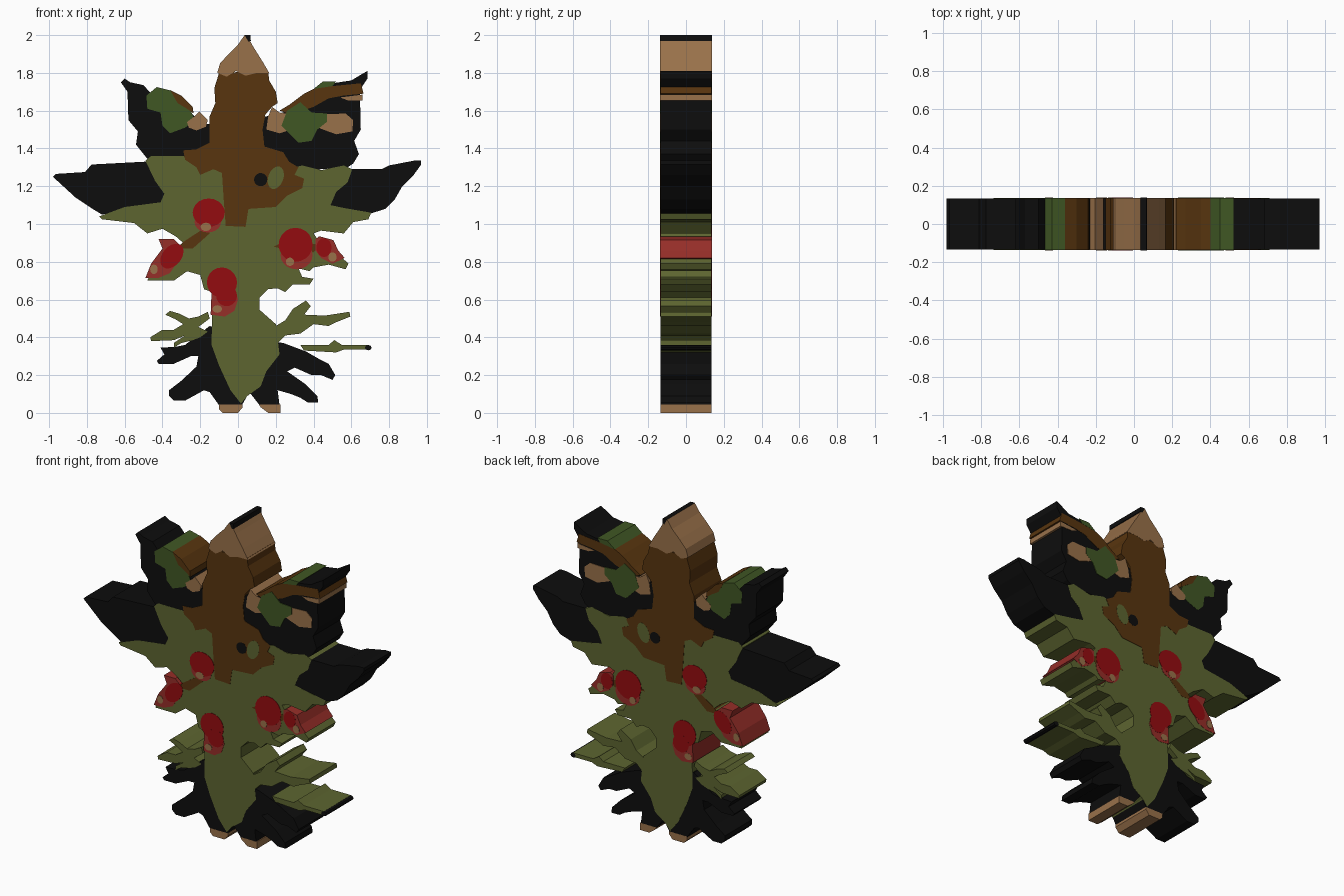
import bpy, bmesh, math

HALF = 0.134   # half thickness of the slab
STEP = 0.0008  # each higher layer stands slightly proud


def srgb(r, g, b):
    f = lambda c: c / 12.92 if c <= 0.04045 else ((c + 0.055) / 1.055) ** 2.4
    return (f(r / 255), f(g / 255), f(b / 255), 1)


COLOURS = {
    "black": srgb(13, 13, 13), "olive": srgb(93, 101, 48), "brown": srgb(88, 53, 15),
    "tan": srgb(153, 113, 74), "green": srgb(64, 87, 36), "red": srgb(148, 12, 16),
    "light_red": srgb(150, 46, 40),
}
MATS = {}
for key, col in COLOURS.items():
    MATS[key] = bpy.data.materials.new(key)
    MATS[key].diffuse_color = col


def plate(name, colour, layer, pts):
    """Extrude an (x, z) outline through the whole thickness."""
    d = HALF + STEP * layer
    bm = bmesh.new()
    front = [bm.verts.new((x, -d, z)) for x, z in pts]
    back = [bm.verts.new((x, d, z)) for x, z in pts]
    bm.faces.new(front)
    bm.faces.new(back[::-1])
    n = len(pts)
    for i in range(n):
        j = (i + 1) % n
        bm.faces.new((front[i], back[i], back[j], front[j]))
    bmesh.ops.recalc_face_normals(bm, faces=bm.faces)
    me = bpy.data.meshes.new(name)
    bm.to_mesh(me)
    bm.free()
    me.materials.append(MATS[colour])
    ob = bpy.data.objects.new(name, me)
    bpy.context.collection.objects.link(ob)


def disc(name, colour, layer, x, z, rx, rz, tilt=0, n=20):
    """Elliptical plate, tilt in degrees."""
    c, s = math.cos(math.radians(tilt)), math.sin(math.radians(tilt))
    pts = []
    for i in range(n):
        a = 2 * math.pi * i / n
        u, v = rx * math.cos(a), rz * math.sin(a)
        pts.append((x + u * c - v * s, z + u * s + v * c))
    plate(name, colour, layer, pts)


# Upper black leaves
plate("upper_left_leaf", "black", 0, [
    (-.62, 1.75), (-.60, 1.77), (-.57, 1.75), (-.50, 1.735), (-.46, 1.69), (-.35, 1.68), (-.26, 1.60),
    (-.22, 1.56), (-.17, 1.53), (-.10, 1.53), (-.10, 1.38), (-.28, 1.34), (-.46, 1.32),
    (-.54, 1.42), (-.53, 1.49), (-.58, 1.55), (-.585, 1.70)])
plate("upper_right_leaf", "black", 0, [
    (.685, 1.81), (.65, 1.79), (.60, 1.76), (.50, 1.745), (.42, 1.71), (.35, 1.66), (.27, 1.60),
    (.20, 1.58), (.10, 1.56), (.10, 1.35), (.30, 1.28), (.58, 1.30), (.61, 1.32), (.64, 1.37),
    (.615, 1.44), (.65, 1.50), (.645, 1.71), (.685, 1.77)])

# Wide side leaves
plate("left_side_leaf", "black", 0, [
    (-.98, 1.25), (-.965, 1.265), (-.81, 1.275), (-.775, 1.315), (-.49, 1.33), (-.35, 1.25),
    (-.35, 1.10), (-.55, 1.08), (-.72, 1.05), (-.77, 1.08), (-.86, 1.14)])
plate("right_side_leaf", "black", 0, [
    (.97, 1.335), (.93, 1.335), (.80, 1.31), (.76, 1.29), (.58, 1.29), (.45, 1.20), (.45, 1.08),
    (.70, 1.055), (.78, 1.08), (.83, 1.13), (.87, 1.20), (.93, 1.26), (.97, 1.315)])

# Lower black leaves, one cluster per side
plate("lower_left_leaves", "black", 0, [
    (-.15, .46), (-.28, .36), (-.33, .35), (-.41, .345), (-.39, .31), (-.43, .275), (-.42, .26),
    (-.34, .26), (-.25, .30), (-.21, .30), (-.22, .245), (-.30, .17), (-.365, .12), (-.365, .09),
    (-.34, .065), (-.28, .065), (-.18, .12), (-.15, .11), (-.10, .04), (.02, .04), (.06, .11),
    (.05, .40)])
plate("lower_right_leaves", "black", 0, [
    (.03, .10), (.06, .11), (.115, .04), (.22, .04), (.21, .12), (.28, .10), (.33, .08), (.37, .055),
    (.425, .055), (.42, .09), (.36, .15), (.26, .22), (.30, .24), (.39, .20), (.44, .20),
    (.50, .175), (.515, .20), (.48, .26), (.43, .285), (.36, .325), (.24, .37), (.05, .40)])
for name, pts in (("left_foot", [(-.10, .045), (-.10, .02), (-.08, 0), (.0, 0), (.025, .03), (.025, .045)]),
                  ("right_foot", [(.11, .045), (.12, .03), (.16, 0), (.225, 0), (.225, .045)])):
    plate(name, "tan", 1, pts)

# Olive leaf mass and tapering stem
plate("olive_body", "olive", 1, [
    (-.49, 1.335), (-.46, 1.36), (-.29, 1.36), (-.10, 1.30), (.30, 1.30), (.34, 1.31), (.44, 1.285),
    (.56, 1.31), (.605, 1.29), (.58, 1.22), (.52, 1.17), (.49, 1.10), (.56, 1.085), (.705, 1.06),
    (.69, 1.025), (.61, 1.01), (.56, .95), (.44, .965), (.40, .95), (.42, .92), (.50, .91),
    (.53, .84), (.585, .79), (.57, .76), (.48, .785), (.40, .77), (.38, .75), (.32, .765),
    (.34, .72), (.40, .71), (.38, .68), (.29, .68), (.25, .64), (.21, .66), (.16, .655),
    (.115, .61), (.115, .545), (.20, .47), (.22, .31), (.15, .22), (.12, .14), (.05, .09), (.015, .05),
    (-.04, .12), (-.10, .25), (-.14, .36), (-.135, .64), (-.18, .655), (-.20, .73), (-.27, .75),
    (-.34, .70), (-.48, .70), (-.45, .77), (-.36, .86), (-.29, .90), (-.33, .935), (-.40, .975),
    (-.48, .95), (-.55, 1.005), (-.72, 1.025), (-.735, 1.04), (-.60, 1.09), (-.41, 1.115),
    (-.39, 1.16), (-.44, 1.23)])

# Olive needle fronds
plate("right_fronds", "olive", 1, [
    (.10, .55), (.20, .46), (.25, .49), (.29, .55), (.36, .595), (.385, .565), (.35, .52), (.46, .515),
    (.59, .535), (.595, .51), (.52, .48), (.48, .46), (.40, .47), (.33, .42), (.25, .41), (.20, .36),
    (.15, .30), (.08, .40)])
plate("right_thin_needle", "olive", 1, [
    (.33, .36), (.48, .36), (.51, .385), (.55, .36), (.69, .36), (.69, .335), (.56, .335), (.52, .32),
    (.35, .33)])
disc("needle_tip", "black", 2, .69, .345, .018, .014, n=8)
plate("left_frond_upper", "olive", 1, [
    (-.385, .52), (-.36, .54), (-.31, .525), (-.26, .50), (-.21, .51), (-.16, .535), (-.15, .50),
    (-.21, .455), (-.16, .43), (-.20, .40), (-.24, .385), (-.30, .37), (-.34, .345), (-.34, .37),
    (-.28, .41), (-.34, .385), (-.46, .38), (-.465, .40), (-.40, .44), (-.34, .44), (-.29, .47),
    (-.33, .495)])

# Brown centre spire with tan cap
plate("spire", "brown", 3, [
    (-.10, 1.80), (-.125, 1.72), (-.12, 1.64), (-.15, 1.57), (-.15, 1.43), (-.22, 1.395), (-.29, 1.39),
    (-.28, 1.34), (-.22, 1.30), (-.20, 1.26), (-.13, 1.29), (-.085, 1.27), (-.075, 1.12),
    (-.065, .99), (.04, .985), (.055, 1.08), (.20, 1.09), (.26, 1.15), (.34, 1.19), (.35, 1.24),
    (.30, 1.26), (.32, 1.30), (.27, 1.33), (.24, 1.38), (.14, 1.41), (.13, 1.50), (.145, 1.58),
    (.18, 1.62), (.21, 1.64), (.20, 1.70), (.165, 1.76), (.16, 1.81)])
plate("spire_cap", "tan", 4, [
    (-.11, 1.80), (-.095, 1.85), (-.05, 1.90), (.0, 1.95), (.035, 2.0), (.055, 1.985), (.08, 1.94),
    (.13, 1.86), (.165, 1.80), (.10, 1.80), (.04, 1.785), (-.01, 1.81), (-.06, 1.78)])
plate("spire_tip", "black", 5, [(.035, 2.0), (.065, 2.0), (.068, 1.97), (.055, 1.965)])
disc("spire_dark_spot", "black", 4, .12, 1.235, .035, .035)
disc("spire_olive_spot", "olive", 4, .20, 1.245, .062, .04, 70)

# Patches on the upper left leaf
plate("left_green_patch", "green", 2, [
    (-.485, 1.68), (-.43, 1.725), (-.35, 1.705), (-.31, 1.64), (-.25, 1.60), (-.23, 1.55), (-.28, 1.51),
    (-.36, 1.48), (-.40, 1.52), (-.41, 1.59), (-.48, 1.61)])
plate("left_brown_patch", "brown", 3, [
    (-.36, 1.71), (-.30, 1.68), (-.24, 1.62), (-.235, 1.585), (-.27, 1.61), (-.32, 1.64)])
plate("left_tan_patch", "tan", 3, [
    (-.27, 1.54), (-.23, 1.57), (-.205, 1.595), (-.16, 1.55), (-.17, 1.515), (-.22, 1.495), (-.26, 1.51)])

# Patches on the upper right leaf
plate("right_brown_patch", "brown", 2, [
    (.22, 1.60), (.27, 1.63), (.35, 1.69), (.42, 1.725), (.50, 1.73), (.65, 1.745), (.665, 1.69),
    (.56, 1.68), (.48, 1.665), (.40, 1.62), (.28, 1.58)])
plate("right_green_sliver", "green", 3, [(.40, 1.715), (.45, 1.755), (.52, 1.755), (.50, 1.73)])
plate("right_tan_sliver", "tan", 3, [(.54, 1.67), (.66, 1.685), (.66, 1.655), (.58, 1.655)])
plate("right_tan_patch_inner", "tan", 4, [
    (.16, 1.57), (.18, 1.62), (.22, 1.59), (.28, 1.58), (.28, 1.50), (.22, 1.48), (.15, 1.50)])
plate("right_tan_patch_outer", "tan", 4, [
    (.38, 1.53), (.44, 1.58), (.57, 1.585), (.61, 1.55), (.605, 1.49), (.52, 1.475), (.45, 1.50)])
plate("right_green_patch", "green", 5, [
    (.26, 1.60), (.33, 1.645), (.39, 1.59), (.47, 1.585), (.47, 1.54), (.42, 1.50), (.39, 1.44),
    (.32, 1.43), (.27, 1.48), (.23, 1.52)])

# Twigs behind the berries
plate("left_twig", "brown", 2, [(-.32, .87), (-.29, .905), (-.16, .99), (-.15, .95), (-.24, .87)])
plate("right_twig", "brown", 2, [(.19, .88), (.25, .91), (.44, .89), (.40, .85), (.25, .865)])

# Berries: light body, deep red patch, tan shine
disc("berry_a", "light_red", 3, -.16, 1.01, .07, .055)
disc("berry_a_red", "red", 4, -.155, 1.06, .085, .075)
disc("berry_a_shine", "tan", 5, -.17, .985, .028, .022)
plate("berry_b", "light_red", 3, [
    (-.49, .715), (-.46, .79), (-.40, .87), (-.42, .92), (-.34, .92), (-.30, .88), (-.30, .83), (-.36, .74),
    (-.42, .715)])
disc("berry_b_red", "red", 4, -.35, .83, .075, .05, 50)
disc("berry_b_shine", "tan", 5, -.445, .76, .02, .025)
disc("berry_c", "light_red", 3, .31, .835, .085, .075)
disc("berry_c_red", "red", 4, .305, .89, .09, .09)
disc("berry_c_shine", "tan", 5, .275, .80, .022, .022)
plate("berry_d", "light_red", 3, [
    (.41, .92), (.43, .935), (.505, .915), (.53, .86), (.565, .82), (.50, .79), (.44, .82), (.41, .86)])
disc("berry_d_red", "red", 4, .455, .875, .04, .05)
disc("berry_d_shine", "tan", 5, .50, .825, .022, .025)
plate("berry_e", "light_red", 3, [
    (-.145, .52), (-.14, .64), (-.10, .70), (-.02, .68), (.0, .60), (-.02, .54), (-.07, .51)])
disc("berry_e_red", "red", 4, -.085, .69, .08, .08)
disc("berry_e_red_low", "red", 4.5, -.06, .62, .055, .055)
disc("berry_e_shine", "tan", 5, -.11, .55, .025, .02)
